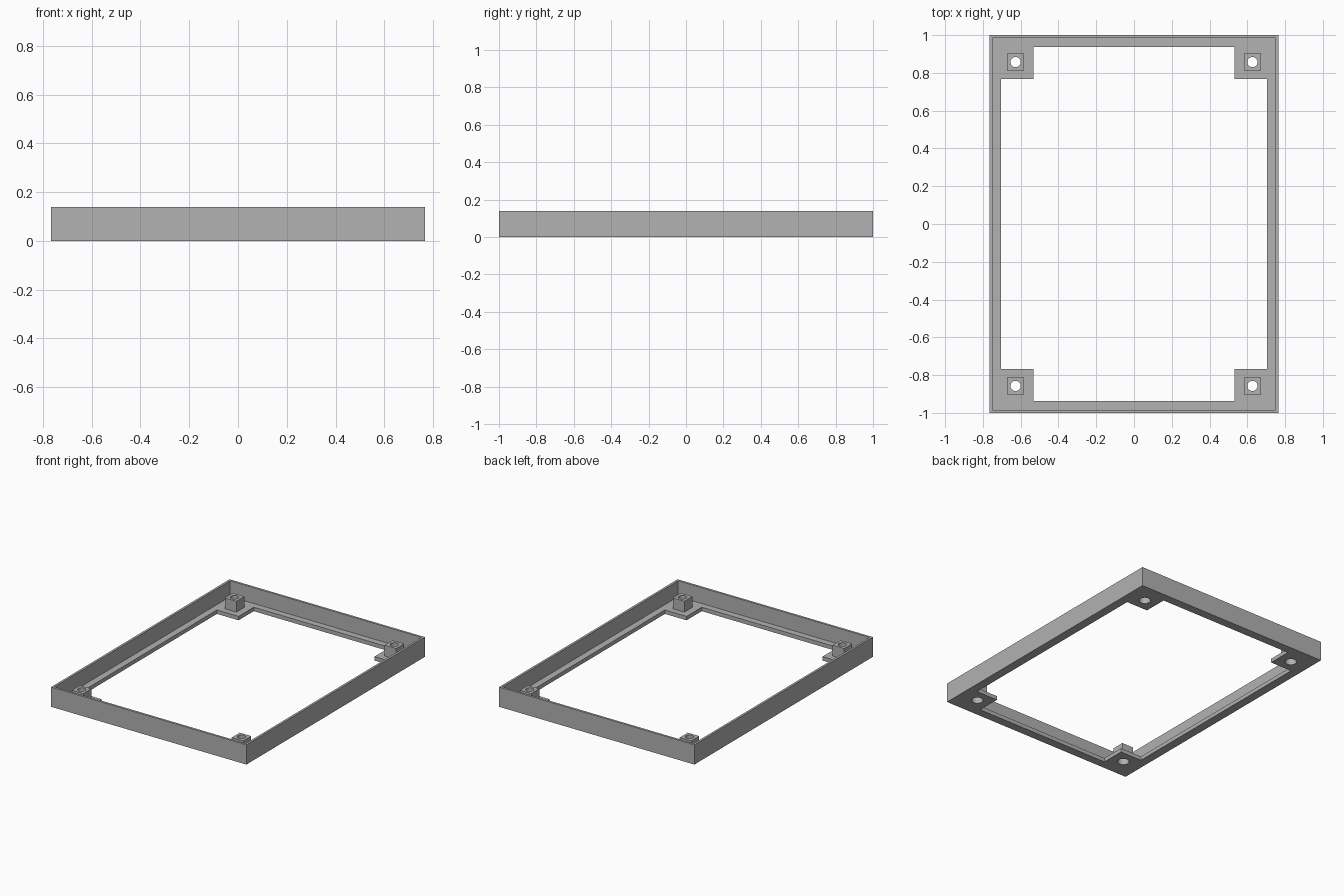
import bpy
import bmesh
from mathutils import Matrix

if "Cube" in bpy.data.objects:
    bpy.data.objects.remove(bpy.data.objects["Cube"])

# Overall sizes
HX, HY, H = 0.766, 1.0, 0.14      # outer half sizes and height
WALL, FLOOR = 0.016, 0.028        # wall and flange thickness
OX, OY = 0.703, 0.938             # opening half sizes
PAD = 0.17                        # how far corner pads reach into the opening
PX, PY, PH = 0.627, 0.857, 0.045  # post centre and half width
POST_TOP = 0.105

grey = bpy.data.materials.new("plain_grey")
grey.use_nodes = True
colour = (0.445, 0.445, 0.445, 1)
grey.diffuse_color = colour
grey.node_tree.nodes["Principled BSDF"].inputs["Base Color"].default_value = colour


def prism(name, outline, z0, z1):
    """Extrude a flat outline from z0 to z1."""
    bm = bmesh.new()
    base = bm.faces.new([bm.verts.new((x, y, z0)) for x, y in outline])
    top = bmesh.ops.extrude_face_region(bm, geom=[base])
    verts = [v for v in top["geom"] if isinstance(v, bmesh.types.BMVert)]
    bmesh.ops.translate(bm, verts=verts, vec=(0, 0, z1 - z0))
    bmesh.ops.recalc_face_normals(bm, faces=bm.faces)
    return finish(name, bm)


def cylinder(name, x, y, r, z0, z1):
    bm = bmesh.new()
    bmesh.ops.create_cone(bm, cap_ends=True, segments=32, radius1=r, radius2=r,
                          depth=z1 - z0,
                          matrix=Matrix.Translation((x, y, (z0 + z1) / 2)))
    return finish(name, bm)


def finish(name, bm):
    mesh = bpy.data.meshes.new(name)
    bm.to_mesh(mesh)
    bm.free()
    mesh.materials.append(grey)
    obj = bpy.data.objects.new(name, mesh)
    bpy.context.collection.objects.link(obj)
    return obj


def rect(hx, hy, cx=0, cy=0):
    return [(cx - hx, cy - hy), (cx + hx, cy - hy),
            (cx + hx, cy + hy), (cx - hx, cy + hy)]


def combine(target, other, operation):
    """Apply a boolean and discard the helper."""
    other.hide_render = True
    mod = target.modifiers.new("bool", "BOOLEAN")
    mod.operation = operation
    mod.solver = "EXACT"
    mod.object = other
    bpy.context.view_layer.objects.active = target
    bpy.ops.object.modifier_apply(modifier=mod.name)
    bpy.data.objects.remove(other)


# Rim: tray hollowed down to the flange
frame = prism("frame", rect(HX, HY), 0, H)
combine(frame, prism("cavity", rect(HX - WALL, HY - WALL), FLOOR, H + 0.1), "DIFFERENCE")

# Opening with a square pad left in each corner
ix, iy = OX - PAD, OY - PAD
opening = []
for sx, sy in ((1, 1), (-1, 1), (-1, -1), (1, -1)):
    corner = [(sx * OX, sy * iy), (sx * ix, sy * iy), (sx * ix, sy * OY)]
    opening += corner if sx * sy > 0 else corner[::-1]
combine(frame, prism("opening", opening, -0.1, 0.1), "DIFFERENCE")

# Screw posts, with a wide bore from below and a narrow hole at the top
for sx in (-1, 1):
    for sy in (-1, 1):
        x, y = sx * PX, sy * PY
        combine(frame, prism("post", rect(PH, PH, x, y), FLOOR / 2, POST_TOP), "UNION")
        combine(frame, cylinder("bore", x, y, 0.038, -0.1, 0.075), "DIFFERENCE")
        combine(frame, cylinder("hole", x, y, 0.027, 0.05, 0.2), "DIFFERENCE")

frame.select_set(True)
bpy.context.view_layer.objects.active = frame
bpy.ops.object.shade_smooth_by_angle()
